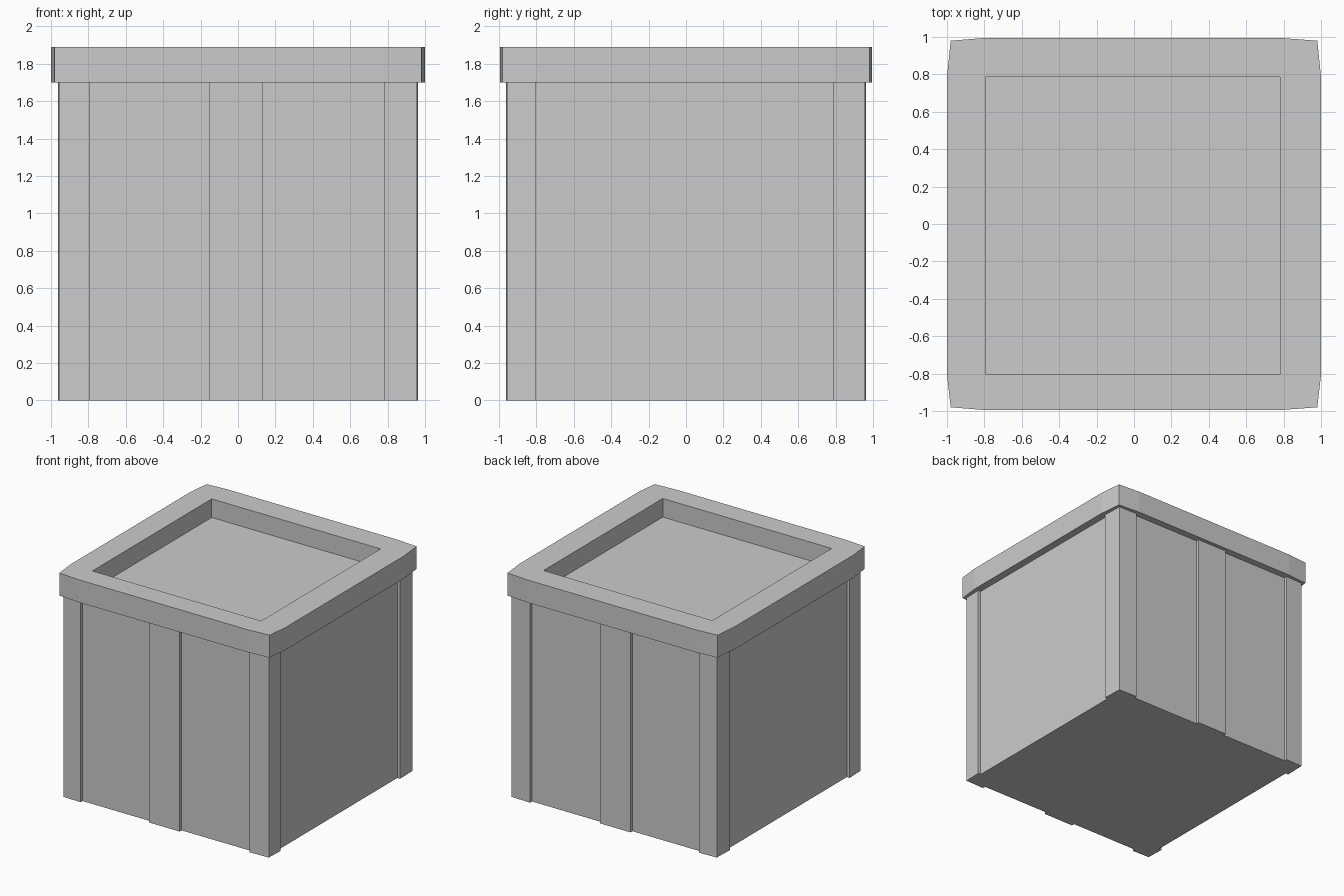
import bpy, bmesh

if "Cube" in bpy.data.objects:
    bpy.data.objects.remove(bpy.data.objects["Cube"])

X0, X1 = -0.795, 0.78      # inner edges of the corner posts and rim
Y0, Y1 = -0.805, 0.785
BODY_TOP, LID_TOP, TRAY = 1.70, 1.89, 1.733


def prism(name, outline, z0, z1):
    """Extrude a counter-clockwise outline from z0 to z1."""
    bm = bmesh.new()
    base = bm.faces.new([bm.verts.new((x, y, z0)) for x, y in outline])
    top = bmesh.ops.extrude_face_region(bm, geom=[base], use_keep_orig=True)
    verts = [g for g in top["geom"] if isinstance(g, bmesh.types.BMVert)]
    bmesh.ops.translate(bm, verts=verts, vec=(0, 0, z1 - z0))
    bmesh.ops.recalc_face_normals(bm, faces=bm.faces[:])
    mesh = bpy.data.meshes.new(name)
    bm.to_mesh(mesh)
    bm.free()
    obj = bpy.data.objects.new(name, mesh)
    bpy.context.collection.objects.link(obj)
    return obj


# Crate body: raised corner posts, recessed panels, one slat on front and back
P, Q, C = 0.962, 0.936, 0.957   # raised face, recessed panel, post corner
S0, S1 = -0.155, 0.13           # slat edges


def slatted(y_out, y_in):
    return [(X0, y_out), (X0, y_in), (S0, y_in), (S0, y_out),
            (S1, y_out), (S1, y_in), (X1, y_in), (X1, y_out)]


def plain(x_out, x_in):
    return [(x_out, Y0), (x_in, Y0), (x_in, Y1), (x_out, Y1)]


body = ([(-C, -C)] + slatted(-P, -Q) + [(C, -C)] + plain(P, Q) + [(C, C)]
        + slatted(P, Q)[::-1] + [(-C, C)] + plain(-P, -Q)[::-1])
prism("crate_body", body, 0, BODY_TOP)

# Lid rim with slightly pulled-in corners
L, W, K = 1.0, 0.995, 0.98
rim = [(-K, -K), (X0, -W), (X1, -W), (K, -K), (L, Y0), (L, Y1),
       (K, K), (X1, W), (X0, W), (-K, K), (-L, Y1), (-L, Y0)]
lid = prism("lid", rim, BODY_TOP, LID_TOP)

# Square tray sunk into the lid
cutter = prism("tray_cutter", [(X0, Y0), (X1, Y0), (X1, Y1), (X0, Y1)],
               TRAY, LID_TOP + 0.2)
cutter.hide_render = True
cutter.hide_viewport = True
cut = lid.modifiers.new("tray", "BOOLEAN")
cut.operation = "DIFFERENCE"
cut.solver = "EXACT"
cut.object = cutter
